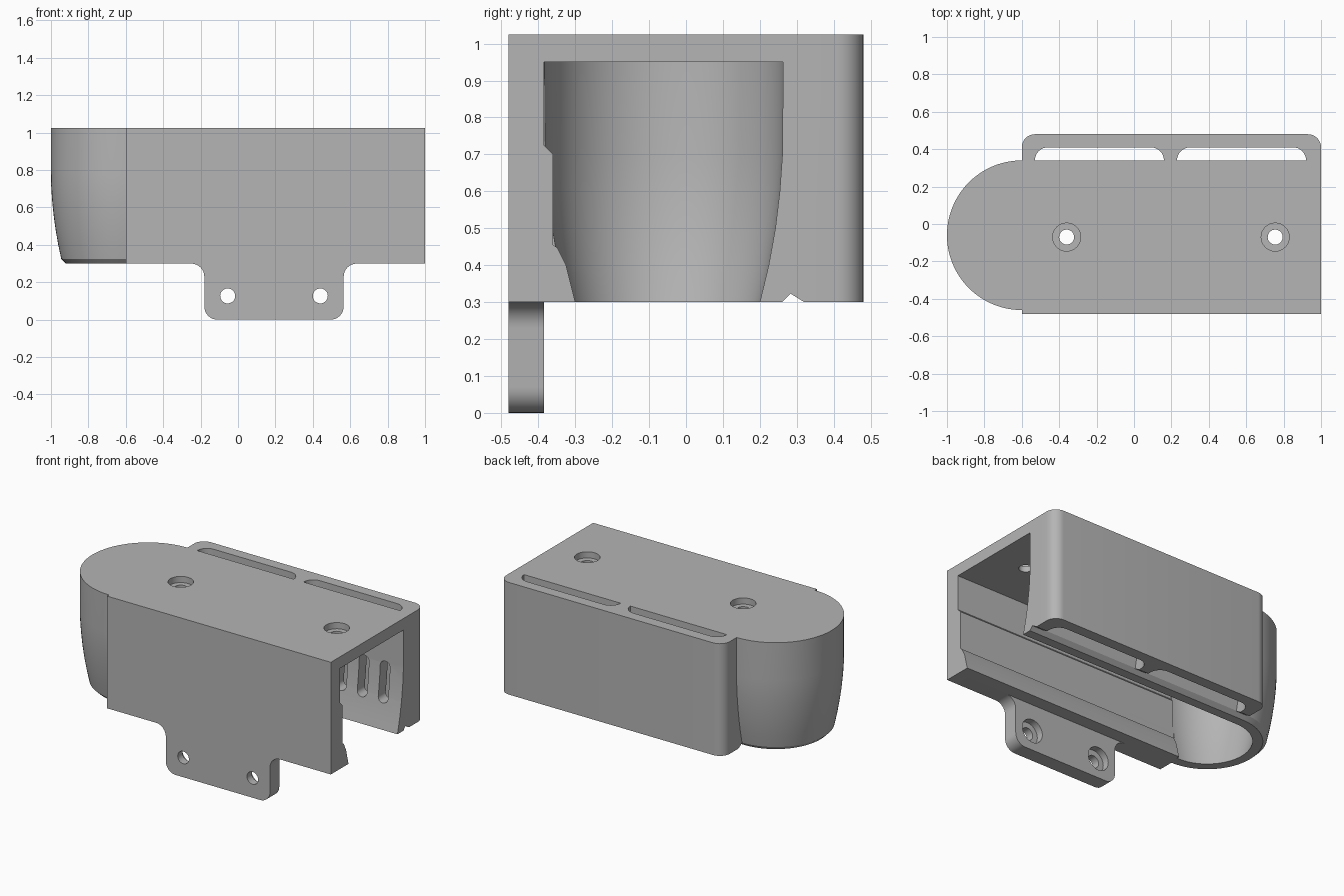
import bpy, bmesh, math
from mathutils import Vector

old = bpy.data.objects.get("Cube")
if old:
    bpy.data.objects.remove(old, do_unlink=True)

grey = bpy.data.materials.new("plain_grey")
grey.use_nodes = True
COLOUR = (0.46, 0.46, 0.46, 1)
grey.diffuse_color = COLOUR
grey.node_tree.nodes["Principled BSDF"].inputs["Base Color"].default_value = COLOUR

TOP, BASE, MID_Y, NOSE_X = 1.025, 0.30, -0.06, -0.60


def make(name, bm):
    bmesh.ops.recalc_face_normals(bm, faces=bm.faces)
    mesh = bpy.data.meshes.new(name)
    bm.to_mesh(mesh)
    bm.free()
    mesh.materials.append(grey)
    obj = bpy.data.objects.new(name, mesh)
    bpy.context.collection.objects.link(obj)
    return obj


def loft(name, rings):
    """Skin a stack of closed rings and cap both ends."""
    bm = bmesh.new()
    loops = [[bm.verts.new(p) for p in ring] for ring in rings]
    n = len(loops[0])
    for a, b in zip(loops, loops[1:]):
        for i in range(n):
            j = (i + 1) % n
            bm.faces.new((a[i], a[j], b[j], b[i]))
    bm.faces.new(loops[0])
    bm.faces.new(loops[-1])
    return make(name, bm)


def prism(name, outline, axis, lo, hi):
    """Extrude a 2D outline along one axis."""
    place = {"X": lambda u, v, a: (a, u, v),
             "Y": lambda u, v, a: (u, a, v),
             "Z": lambda u, v, a: (u, v, a)}[axis]
    return loft(name, [[place(u, v, a) for u, v in outline] for a in (lo, hi)])


def rounded(corners, steps=8):
    """Outline from (u, v, radius) corners, with filleted right angles."""
    pts = []
    for i, (u, v, r) in enumerate(corners):
        p = Vector((u, v))
        if r == 0:
            pts.append((u, v))
            continue
        a = (Vector(corners[i - 1][:2]) - p).normalized() * r
        b = (Vector(corners[(i + 1) % len(corners)][:2]) - p).normalized() * r
        for k in range(steps + 1):
            t = k / steps * math.pi / 2
            pts.append(tuple(p + a * (1 - math.sin(t)) + b * (1 - math.cos(t))))
    return pts


def rect(u0, u1, v0, v1, r=(0, 0, 0, 0)):
    return rounded([(u0, v0, r[0]), (u1, v0, r[1]), (u1, v1, r[2]), (u0, v1, r[3])])


def disc(u, v, r, n=32):
    return [(u + r * math.cos(k * math.tau / n), v + r * math.sin(k * math.tau / n))
            for k in range(n)]


def stadium(half, z, end_x, n=48):
    """Ring with a round nose at -x and a straight cut at end_x."""
    arc = [math.pi * (0.5 + k / n) for k in range(n + 1)]
    return ([(end_x, MID_Y + half, z)]
            + [(NOSE_X + half * math.cos(t), MID_Y + half * math.sin(t), z) for t in arc]
            + [(end_x, MID_Y - half, z)])


def combine(target, other, operation):
    mod = target.modifiers.new(operation.lower(), "BOOLEAN")
    mod.operation, mod.object, mod.solver = operation, other, "EXACT"
    bpy.context.view_layer.objects.active = target
    bpy.ops.object.modifier_apply(modifier=mod.name)
    bpy.data.objects.remove(other, do_unlink=True)


# Tapered shell with a round nose
outer = [(BASE, 0.32), (0.325, 0.345), (0.4, 0.361), (0.48, 0.375), (0.56, 0.386),
         (0.64, 0.394), (0.72, 0.399), (0.78, 0.4), (TOP, 0.4)]
body = loft("housing", [stadium(h, z, 1.0) for z, h in outer])

# Back compartment with two long slots and a chamfered lower edge
back = prism("back_compartment", rect(NOSE_X, 1, 0.24, 0.48, (0, 0, 0.07, 0.07)),
             "Z", BASE, TOP)
chamfer = [(0.2, 0.2), (0.336, 0.2), (0.336, 0.29), (0.2, 0.375)]
combine(back, prism("edge_cutter", chamfer, "X", -1.2, 1.2), "DIFFERENCE")
SLOT_STARTS = (-0.53, 0.23)
for x in SLOT_STARTS:
    slot = rect(x, x + 0.69, 0.2, 0.41, (0, 0, 0.07, 0.07))
    combine(back, prism("slot_cutter", slot, "Z", 0.1, 1.2), "DIFFERENCE")
combine(body, back, "UNION")

# Flat front wall
combine(body, prism("front_wall", rect(NOSE_X, 1, -0.48, -0.2), "Z", BASE, TOP), "UNION")

# Cavity: rounded nose end, then a straight run with a stepped front side
inner = [(0.2, 0.24), (BASE, 0.26), (0.4, 0.284), (0.5, 0.302), (0.6, 0.314),
         (0.7, 0.321), (0.95, 0.323)]
nose_cavity = loft("nose_cutter", [stadium(h, z, NOSE_X + 0.01) for z, h in inner])
combine(body, nose_cavity, "DIFFERENCE")
front_side = [(-0.385, 0.95), (-0.385, 0.725), (-0.36, 0.7), (-0.36, 0.455),
              (-0.348, 0.447), (-0.325, 0.4), (-0.3, BASE), (-0.275, 0.2)]
section = front_side + [(MID_Y + h, z) for z, h in inner]
combine(body, prism("cavity_cutter", section, "X", NOSE_X, 1.2), "DIFFERENCE")

# Upright vents between the cavity and the slots
for start in SLOT_STARTS:
    for i in range(5):
        x = start + 0.04 + 0.15 * i
        vent = rect(x - 0.035, x + 0.035, 0.455, 0.715, (0.034,) * 4)
        combine(body, prism("vent_cutter", vent, "Y", 0.1, 0.38), "DIFFERENCE")

# Mounting tab with filleted shoulders
tab = rounded([(-0.25, 0.4, 0), (-0.25, BASE, 0), (-0.18, BASE, 0.07), (-0.18, 0, 0.07),
               (0.565, 0, 0.07), (0.565, BASE, 0.07), (0.635, BASE, 0), (0.635, 0.4, 0)])
combine(body, prism("mounting_tab", tab, "Y", -0.48, -0.385), "UNION")

# Counterbored screw holes in the tab and the roof
for x in (-0.055, 0.44):
    combine(body, prism("hole_cutter", disc(x, 0.127, 0.04), "Y", -0.6, -0.3), "DIFFERENCE")
    combine(body, prism("bore_cutter", disc(x, 0.127, 0.075), "Y", -0.43, -0.3), "DIFFERENCE")
for x in (-0.36, 0.755):
    combine(body, prism("hole_cutter", disc(x, -0.07, 0.04), "Z", 0.85, 1.2), "DIFFERENCE")
    combine(body, prism("bore_cutter", disc(x, -0.07, 0.075), "Z", 0.985, 1.2), "DIFFERENCE")

bpy.ops.object.select_all(action="DESELECT")
body.select_set(True)
bpy.context.view_layer.objects.active = body
bpy.ops.object.shade_smooth_by_angle(angle=math.radians(30))
